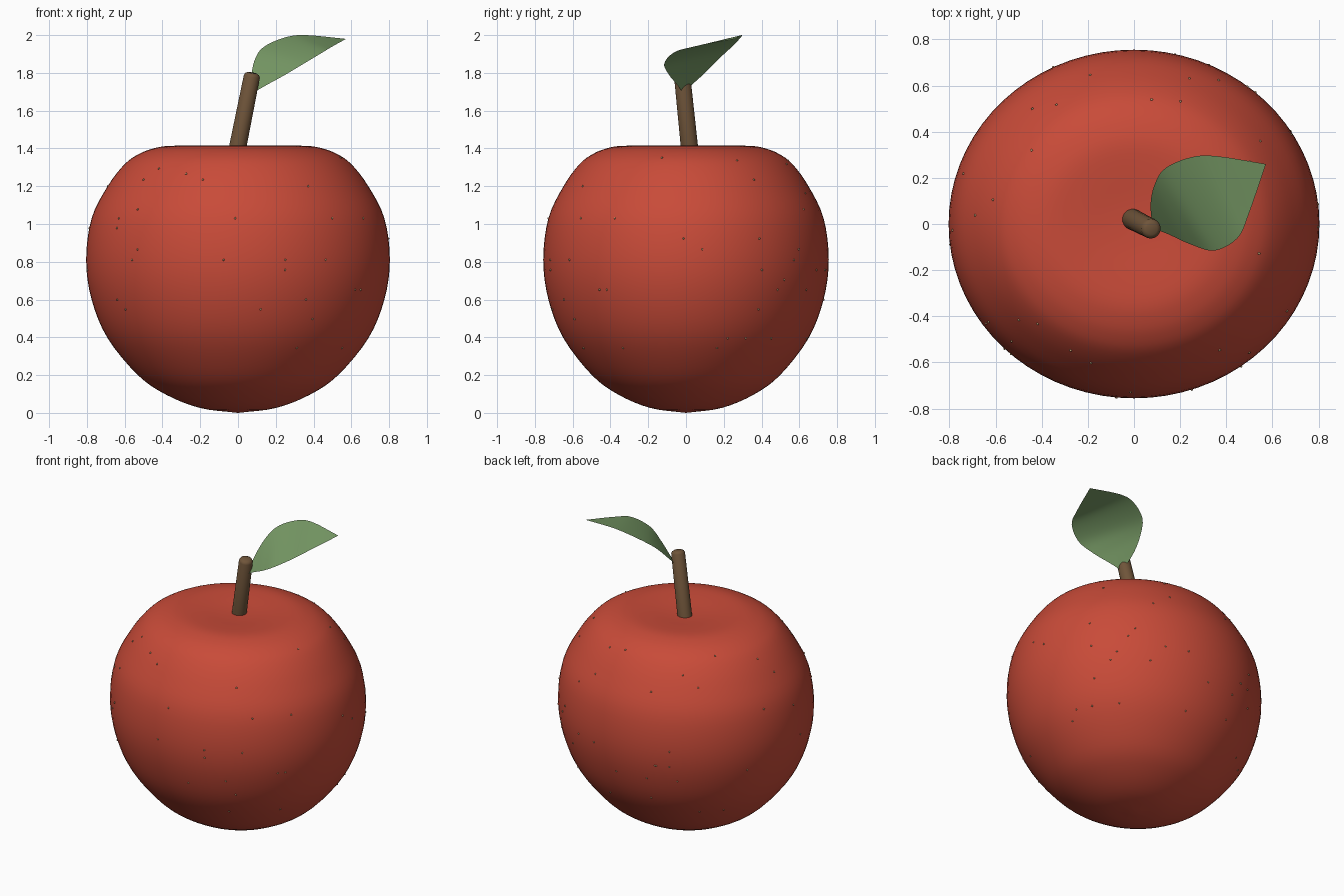
import bpy, bmesh, math, random
from mathutils import Vector

if "Cube" in bpy.data.objects:
    bpy.data.objects.remove(bpy.data.objects["Cube"])

random.seed(4)


def smooth_path(points, steps):
    """Catmull-Rom curve through the points."""
    p = [Vector(q) for q in points]
    p = [2 * p[0] - p[1]] + p + [2 * p[-1] - p[-2]]
    out = []
    for a, b, c, d in zip(p, p[1:], p[2:], p[3:]):
        for i in range(steps):
            t = i / steps
            out.append(0.5 * (2 * b + (c - a) * t + (2 * a - 5 * b + 4 * c - d) * t * t
                              + (3 * b - a - 3 * c + d) * t ** 3))
    return out + [p[-2]]


def finish(name, bm, color, angle=180):
    bmesh.ops.remove_doubles(bm, verts=bm.verts, dist=1e-5)
    bmesh.ops.recalc_face_normals(bm, faces=bm.faces)
    mesh = bpy.data.meshes.new(name)
    bm.to_mesh(mesh)
    bm.free()
    ob = bpy.data.objects.new(name, mesh)
    bpy.context.collection.objects.link(ob)
    mat = bpy.data.materials.new(name + "_color")
    mat.diffuse_color = (*color, 1)
    mat.use_nodes = True
    mat.node_tree.nodes["Principled BSDF"].inputs["Base Color"].default_value = mat.diffuse_color
    mesh.materials.append(mat)
    bpy.ops.object.select_all(action='DESELECT')
    ob.select_set(True)
    bpy.context.view_layer.objects.active = ob
    bpy.ops.object.shade_smooth_by_angle(angle=math.radians(angle))
    return ob


def loft(bm, rows, closed=False):
    """Skin a list of point rows with quads."""
    grid = [[bm.verts.new(p) for p in row] for row in rows]
    n = len(grid[0])
    for r0, r1 in zip(grid, grid[1:]):
        for j in range(n if closed else n - 1):
            k = (j + 1) % n
            bm.faces.new((r0[j], r0[k], r1[k], r1[j]))
    return grid


# Apple body: revolved profile with a shallow top dip, narrower front to back
DEPTH = 0.94
profile = smooth_path([(0, 0, 0), (.2, 0, .026), (.38, 0, .096), (.53, 0, .2), (.69, 0, .395),
                       (.775, 0, .6), (.804, 0, .81), (.775, 0, 1.03), (.69, 0, 1.2),
                       (.6, 0, 1.317), (.52, 0, 1.373), (.44, 0, 1.402), (.36, 0, 1.414),
                       (.25, 0, 1.41), (.12, 0, 1.4), (0, 0, 1.395)], 4)


def ring_point(p, a):
    return Vector((p.x * math.cos(a), p.x * math.sin(a) * DEPTH, p.z))


bm = bmesh.new()
loft(bm, [[ring_point(p, math.tau * j / 72) for j in range(72)] for p in profile], True)
finish("apple_body", bm, (.58, .07, .04))

# Stem: leaning rod with a softened top edge
base, top = Vector((-.015, .025, 1.34)), Vector((.077, -.022, 1.8))
axis = (top - base).normalized()
side = axis.orthogonal().normalized()
other = axis.cross(side)
bm = bmesh.new()
rows = []
for h, r in ((0, .046), (.96, .043), (.985, .037), (1, .024)):
    c = base.lerp(top, h)
    rows.append([c + r * (side * math.cos(math.tau * j / 24) + other * math.sin(math.tau * j / 24))
                 for j in range(24)])
grid = loft(bm, rows, True)
bm.faces.new(grid[0])
bm.faces.new(grid[-1])
finish("stem", bm, (.16, .09, .042), 50)

# Leaf: thin sheet between two curved edges that meet at base and tip
root, tip = (.08, -.018, 1.695), (.572, .26, 1.98)
front = smooth_path([root, (.15, -.045, 1.735), (.25, -.09, 1.79), (.35, -.115, 1.85),
                     (.45, -.06, 1.91), (.5, .05, 1.94), tip], 5)
back = smooth_path([root, (.072, .09, 1.79), (.093, .18, 1.88), (.14, .245, 1.94),
                    (.25, .29, 1.988), (.36, .294, 2.0), tip], 5)
bm = bmesh.new()
loft(bm, [[f.lerp(b, k / 8) for k in range(9)] for f, b in zip(front, back)])
bmesh.ops.dissolve_degenerate(bm, dist=1e-5, edges=bm.edges)
finish("leaf", bm, (.19, .33, .135))

# Speckles: tiny dots scattered over the skin
bm = bmesh.new()
skin = [p for p in profile if .3 < p.z < 1.36]
for _ in range(70):
    c = ring_point(random.choice(skin), random.uniform(0, math.tau))
    dot = bmesh.ops.create_icosphere(bm, subdivisions=1, radius=.006)
    bmesh.ops.translate(bm, verts=dot["verts"], vec=c)
finish("speckles", bm, (.5, .36, .18))
